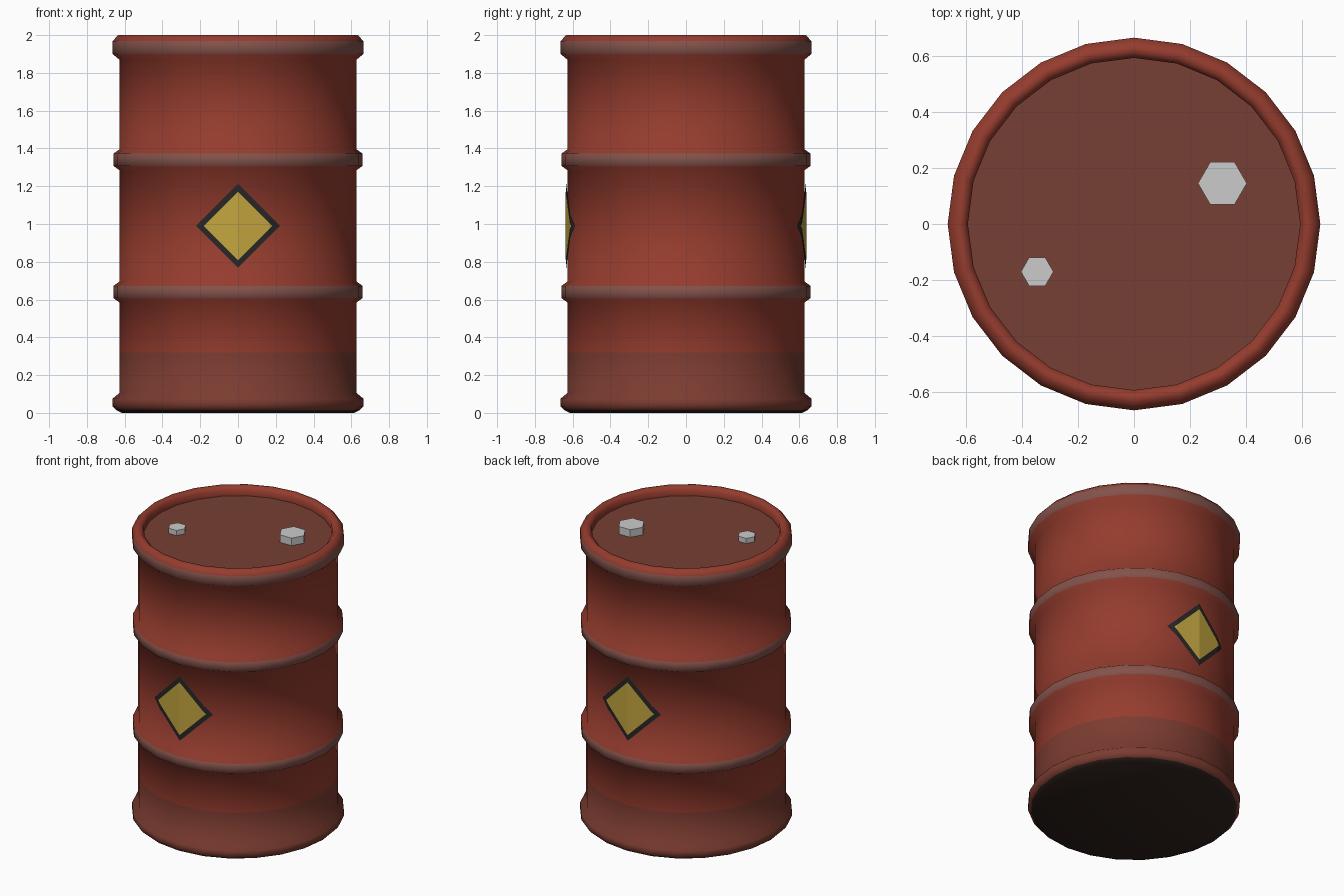
import bpy, math

if "Cube" in bpy.data.objects:
    bpy.data.objects.remove(bpy.data.objects["Cube"])

SIDES = 24
R = 0.628          # drum wall radius


def material(name, rgb):
    m = bpy.data.materials.new(name)
    m.diffuse_color = (*rgb, 1)
    m.use_nodes = True
    m.node_tree.nodes["Principled BSDF"].inputs["Base Color"].default_value = m.diffuse_color
    return m


RED = material("red_paint", (0.30, 0.045, 0.027))
GRIMY = material("grimy_red", (0.20, 0.045, 0.03))
WORN = material("worn_ridge", (0.23, 0.085, 0.07))
LID = material("lid_paint", (0.18, 0.05, 0.033))
DARK = material("dark_base", (0.03, 0.017, 0.013))
BLACK = material("label_border", (0.02, 0.02, 0.02))
YELLOW = material("label_yellow", (0.55, 0.38, 0.05))


def make_object(name, verts, faces, mats=(), indices=None):
    me = bpy.data.meshes.new(name)
    me.from_pydata(verts, [], faces)
    for m in mats:
        me.materials.append(m)
    if indices:
        me.polygons.foreach_set("material_index", indices)
    me.update()
    ob = bpy.data.objects.new(name, me)
    bpy.context.collection.objects.link(ob)
    return ob


def ridge(z):
    """Rolled hoop around the wall, centred at height z."""
    return [(R, z - 0.055, 0), (0.66, z - 0.032, 2), (0.66, z + 0.032, 0), (R, z + 0.055, 0)]


# Drum: one lathed profile (radius, height, material of the segment above)
profile = [(0.615, 0.0, 4), (0.645, 0.015, 1), (0.664, 0.035, 1), (0.664, 0.075, 1),
           (R, 0.105, 1), (R, 0.32, 0)]
profile += ridge(0.64) + ridge(1.34)
profile += [(R, 1.87, 0), (0.664, 1.9, 2), (0.664, 1.968, 0), (0.635, 2.0, 0),
            (0.612, 2.0, 0), (0.592, 1.98, 0), (0.592, 1.94, 3)]
verts, faces, idx = [], [], []
for r, z, _ in profile:
    for i in range(SIDES):
        a = 2 * math.pi * i / SIDES
        verts.append((r * math.cos(a), r * math.sin(a), z))
for k in range(len(profile) - 1):
    for i in range(SIDES):
        j = (i + 1) % SIDES
        faces.append((k * SIDES + i, k * SIDES + j, (k + 1) * SIDES + j, (k + 1) * SIDES + i))
        idx.append(profile[k][2])
# Base and recessed lid caps
faces.append(tuple(reversed(range(SIDES))))
idx.append(4)
faces.append(tuple(range(len(verts) - SIDES, len(verts))))
idx.append(3)
drum = make_object("drum", verts, faces, (RED, GRIMY, WORN, LID, DARK), idx)
bpy.context.view_layer.objects.active = drum
drum.select_set(True)
bpy.ops.object.shade_smooth_by_angle(angle=math.radians(55))
drum.select_set(False)

# Hexagonal bung caps on the lid
for name, x, y, r, h in (("large_bung", 0.315, 0.145, 0.087, 0.052),
                         ("small_bung", -0.345, -0.17, 0.058, 0.035)):
    bpy.ops.mesh.primitive_cylinder_add(vertices=6, radius=r, depth=h,
                                        location=(x, y, 1.94 + h / 2),
                                        rotation=(0, 0, math.pi / 6))
    bpy.context.object.name = name


# Diamond labels wrapped over the wall facets, front and back
def wall_depth(x, radius):
    step = 2 * math.pi / SIDES
    pts = [(radius * math.sin(k * step), radius * math.cos(k * step)) for k in range(4)]
    for (x0, y0), (x1, y1) in zip(pts, pts[1:]):
        if abs(x) <= x1:
            return y0 + (y1 - y0) * (abs(x) - x0) / (x1 - x0)


def diamond(name, half, radius, side, mat):
    fold = radius * math.sin(2 * math.pi / SIDES)
    v = []
    for x in (-half, -fold, 0, fold, half):
        y = side * wall_depth(x, radius)
        dz = half - abs(x)
        v += [(-side * x, y, 0.99 - dz), (-side * x, y, 0.99 + dz)]
    f = [(0, 2, 3)] + [(2 * i, 2 * i + 2, 2 * i + 3, 2 * i + 1) for i in (1, 2)] + [(6, 8, 7)]
    make_object(name, v, f, (mat,))


for place, side in (("front", -1), ("back", 1)):
    diamond(place + "_label_border", 0.222, R + 0.006, side, BLACK)
    diamond(place + "_label", 0.182, R + 0.009, side, YELLOW)
